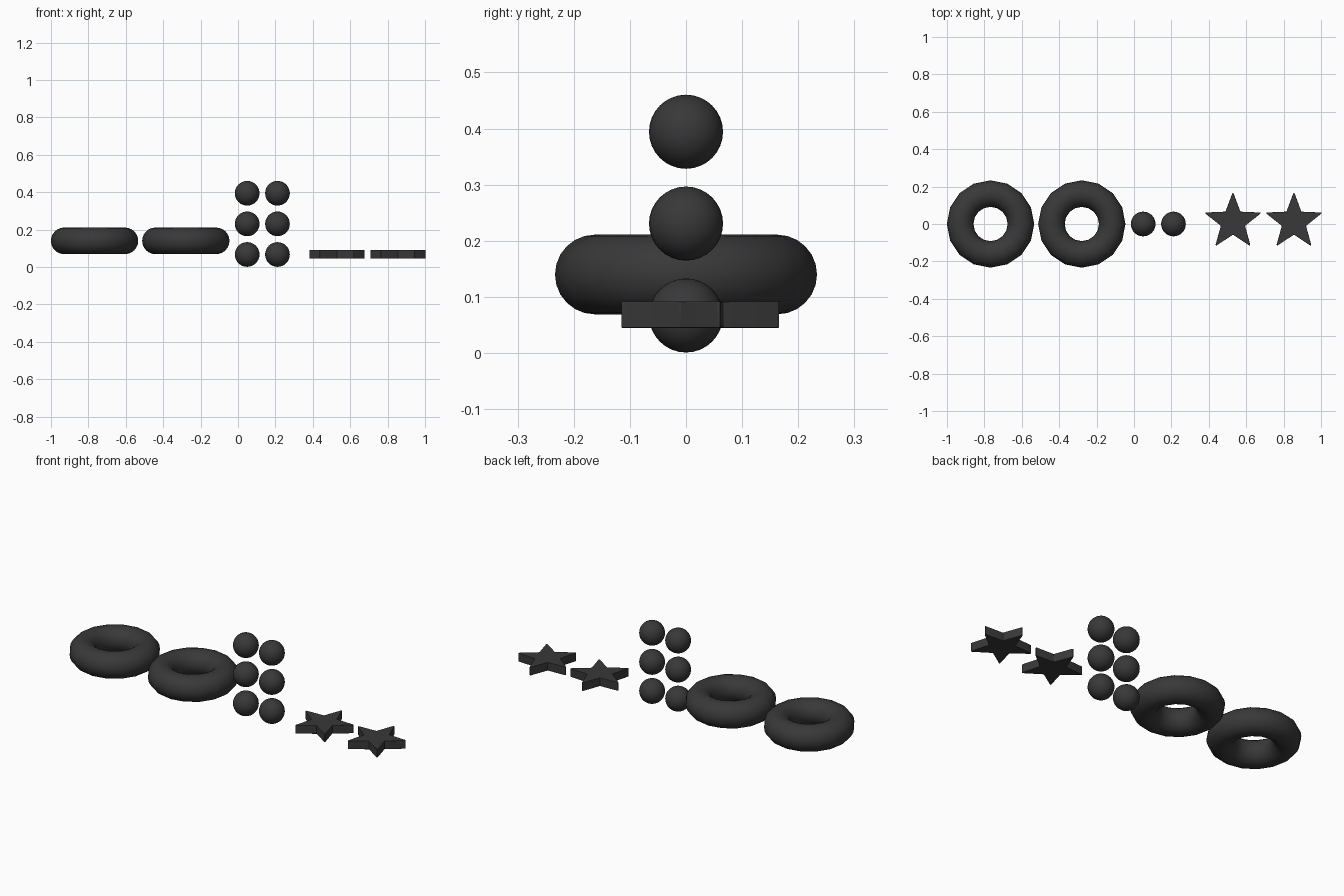
import bpy, bmesh, math

if "Cube" in bpy.data.objects:
    bpy.data.objects.remove(bpy.data.objects["Cube"])

dark = bpy.data.materials.new("dark_rubber")
dark.diffuse_color = (0.04, 0.04, 0.04, 1)
dark.use_nodes = True
dark.node_tree.nodes["Principled BSDF"].inputs["Base Color"].default_value = dark.diffuse_color


def finish(obj, name, angle):
    obj.name = name
    obj.data.materials.append(dark)
    bpy.ops.object.select_all(action='DESELECT')
    obj.select_set(True)
    bpy.context.view_layer.objects.active = obj
    bpy.ops.object.shade_smooth_by_angle(angle=math.radians(angle))


def ring(name, x):
    bpy.ops.mesh.primitive_torus_add(location=(x, 0, 0.14), major_radius=0.1625,
                                     minor_radius=0.071, major_segments=16, minor_segments=24)
    finish(bpy.context.object, name, 60)


def ball(name, x, z):
    bpy.ops.mesh.primitive_uv_sphere_add(location=(x, 0, z), radius=0.066,
                                         segments=32, ring_count=16)
    finish(bpy.context.object, name, 60)


def star(name, x, y=0.011, outer=0.162, inner=0.068, z0=0.045, z1=0.092):
    bm = bmesh.new()
    verts = []
    for i in range(10):
        r = inner if i % 2 else outer
        a = math.pi / 2 + i * math.pi / 5
        verts.append(bm.verts.new((r * math.cos(a), r * math.sin(a), 0)))
    # Round the tips in the outline, then give it thickness
    bm.faces.new(verts)
    bmesh.ops.bevel(bm, geom=verts[::2], offset=0.012, segments=3,
                    profile=0.5, affect='VERTICES')
    top = bmesh.ops.extrude_face_region(bm, geom=bm.faces[:])
    for v in top['geom']:
        if isinstance(v, bmesh.types.BMVert):
            v.co.z += z1 - z0
    bmesh.ops.recalc_face_normals(bm, faces=bm.faces)
    mesh = bpy.data.meshes.new(name)
    bm.to_mesh(mesh)
    bm.free()
    obj = bpy.data.objects.new(name, mesh)
    obj.location = (x, y, z0)
    bpy.context.collection.objects.link(obj)
    finish(obj, name, 40)
    bevel = obj.modifiers.new("soft_edges", 'BEVEL')
    bevel.width = 0.005
    bevel.segments = 3


# Two flat rings on the left
for i, x in enumerate((-0.767, -0.279)):
    ring(f"ring_{i + 1}", x)

# Grid of balls, two columns by three rows
for c, x in enumerate((0.049, 0.211)):
    for r in range(3):
        ball(f"ball_{c + 1}_{r + 1}", x, 0.067 + 0.1637 * r)

# Two flat stars on the right
for i, x in enumerate((0.529, 0.855)):
    star(f"star_{i + 1}", x)
